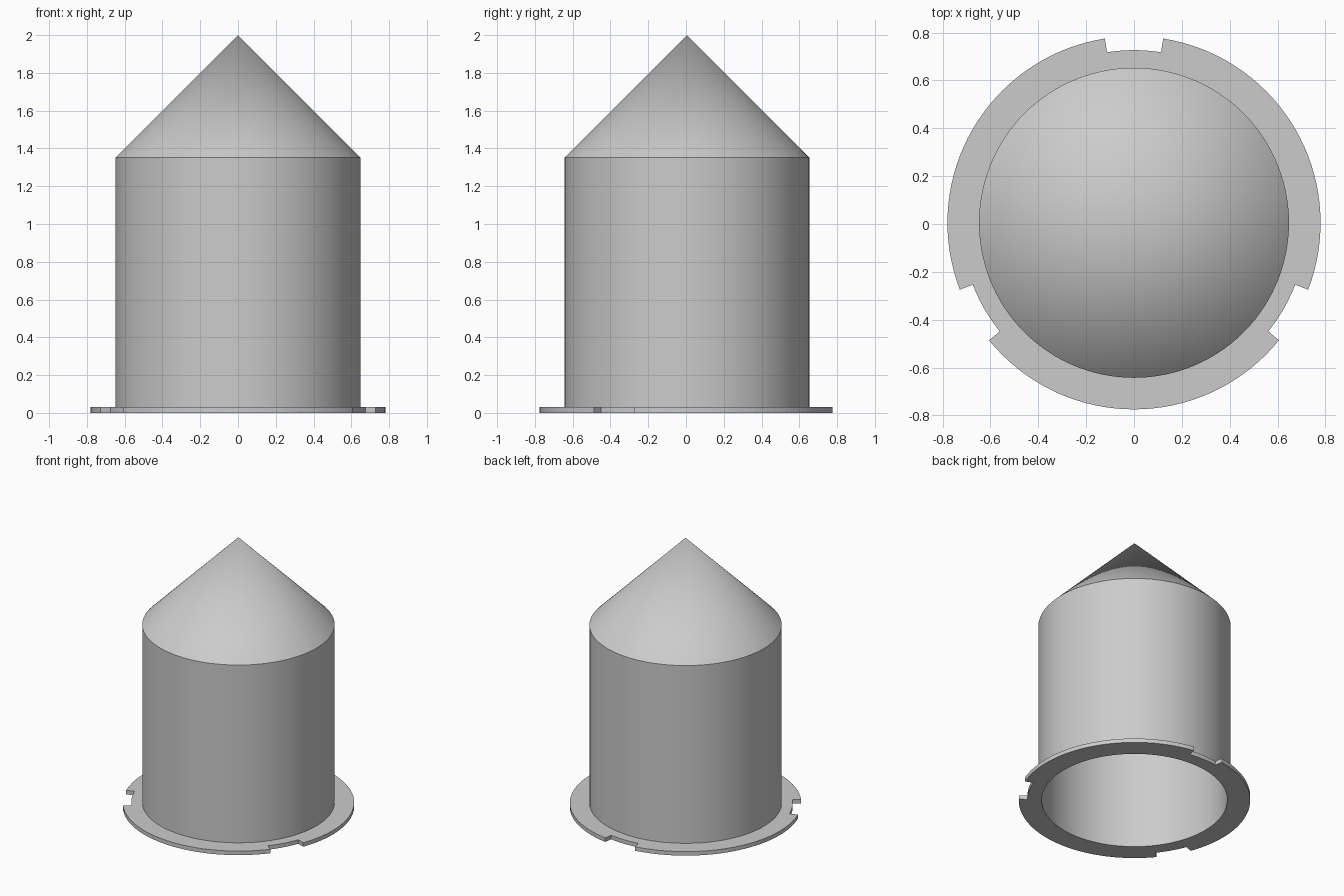
import bpy, bmesh
from math import radians, sin, cos

cube = bpy.data.objects.get("Cube")
if cube:
    bpy.data.objects.remove(cube)

STEPS = 120           # three degrees per step
CENTRE_Y = 0.005
BODY_R, BORE_R = 0.648, 0.625
NOTCH_R, RIM_R = 0.722, 0.78
FLANGE_H, EAVE_Z, TIP_Z = 0.03, 1.352, 2.0

grey = bpy.data.materials.new("light grey")
grey.use_nodes = True
grey.diffuse_color = (0.6, 0.6, 0.6, 1)
grey.node_tree.nodes["Principled BSDF"].inputs["Base Color"].default_value = (0.6, 0.6, 0.6, 1)


def finish(name, bm):
    """Turn the bmesh into a smooth-shaded object with sharp edges kept."""
    bmesh.ops.remove_doubles(bm, verts=bm.verts, dist=1e-5)
    bmesh.ops.recalc_face_normals(bm, faces=bm.faces)
    mesh = bpy.data.meshes.new(name)
    bm.to_mesh(mesh)
    bm.free()
    mesh.materials.append(grey)
    obj = bpy.data.objects.new(name, mesh)
    obj.location.y = CENTRE_Y
    bpy.context.collection.objects.link(obj)
    bpy.ops.object.select_all(action='DESELECT')
    obj.select_set(True)
    bpy.context.view_layer.objects.active = obj
    bpy.ops.object.shade_smooth_by_angle(angle=radians(30))
    return obj


def polar(radius, step):
    a = radians(step * 360 / STEPS)
    return (radius * cos(a), radius * sin(a), 0)


# Hollow cylinder with a pointed roof: wall profile spun about z
bm = bmesh.new()
wall = BODY_R - BORE_R
profile = [(BORE_R, FLANGE_H), (BODY_R, FLANGE_H), (BODY_R, EAVE_Z), (0, TIP_Z),
           (0, TIP_Z - 1.4 * wall), (BORE_R, EAVE_Z - 0.4 * wall)]
verts = [bm.verts.new((r, 0, z)) for r, z in profile]
edges = [bm.edges.new((verts[i], verts[(i + 1) % len(verts)]))
         for i in range(len(verts)) if i != 3]
bmesh.ops.spin(bm, geom=verts + edges, cent=(0, 0, 0), axis=(0, 0, 1),
               angle=radians(360), steps=STEPS, use_merge=False)
finish("body_with_cone_roof", bm)

# Flat base ring with three radial notches, one at the back
bm = bmesh.new()


def ring_cell(inner, outer, step):
    corners = [polar(inner, step), polar(outer, step),
               polar(outer, step + 1), polar(inner, step + 1)]
    bm.faces.new([bm.verts.new(c) for c in corners])


for step in range(STEPS):
    ring_cell(BORE_R, NOTCH_R, step)
    from_back = (step * 3 + 1.5 - 90) % 120
    if min(from_back, 120 - from_back) > 9:
        ring_cell(NOTCH_R, RIM_R, step)
bmesh.ops.remove_doubles(bm, verts=bm.verts, dist=1e-5)
flange = finish("notched_base_flange", bm)
if flange.data.polygons[0].normal.z < 0:
    flange.data.flip_normals()
thick = flange.modifiers.new("thickness", 'SOLIDIFY')
thick.thickness = FLANGE_H
thick.offset = 1
# Flat shading on the ring keeps its rim edges crisp
flange.data.shade_flat()
